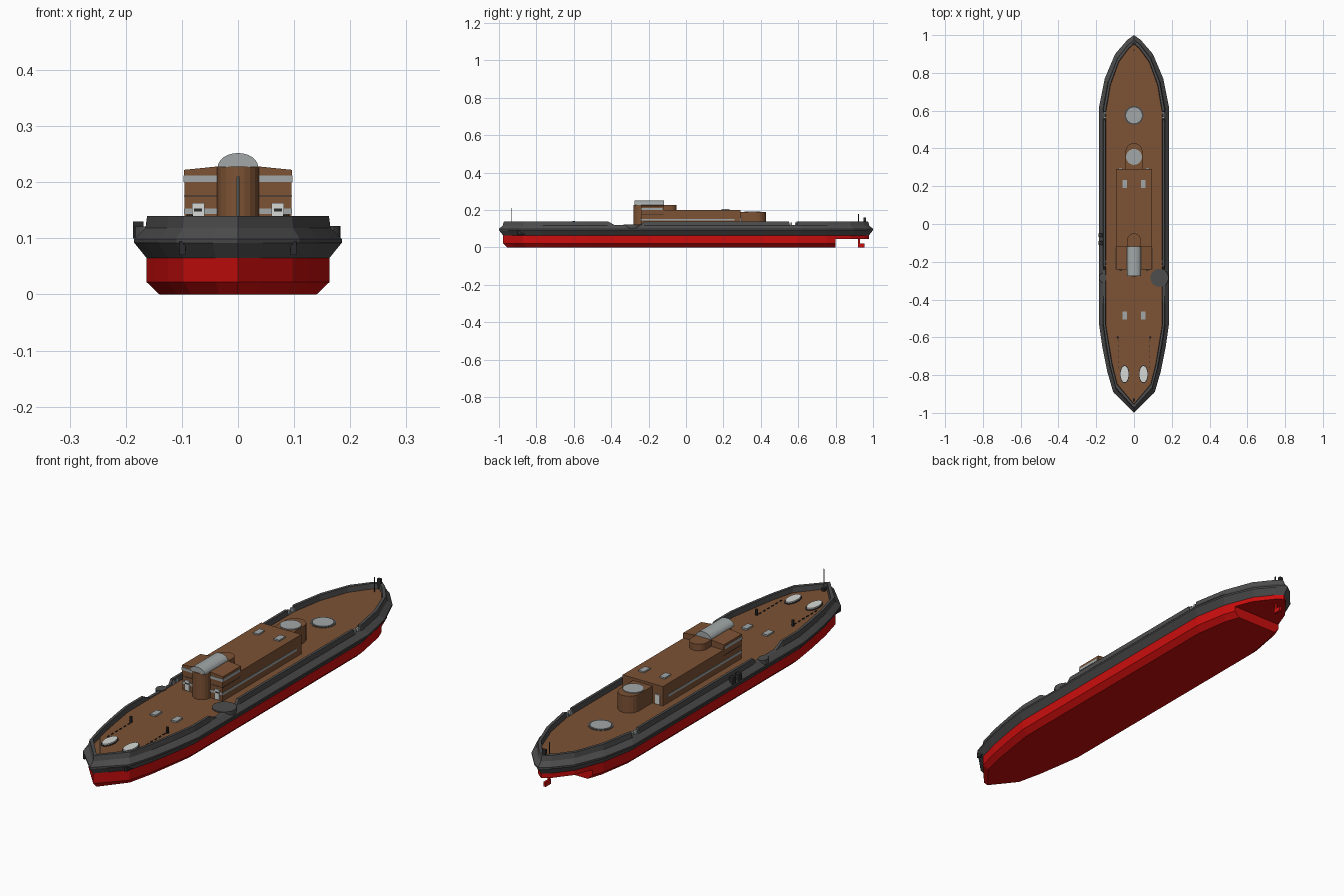
import bpy, bmesh, math

if "Cube" in bpy.data.objects:
    bpy.data.objects.remove(bpy.data.objects["Cube"])

def mat(name, r, g, b):
    m = bpy.data.materials.new(name)
    m.diffuse_color = (r, g, b, 1)
    m.use_nodes = True
    m.node_tree.nodes["Principled BSDF"].inputs["Base Color"].default_value = m.diffuse_color
    return m

RED = mat("hull red", 0.60, 0.004, 0.004)
GREY = mat("dark grey", 0.075, 0.075, 0.075)
BROWN = mat("deck brown", 0.205, 0.085, 0.035)
LIGHT = mat("light grey", 0.36, 0.39, 0.39)
WHITE = mat("off white", 0.68, 0.70, 0.68)
BLACK = mat("near black", 0.025, 0.025, 0.025)

def finish(name, bm, *mats):
    bmesh.ops.recalc_face_normals(bm, faces=bm.faces)
    me = bpy.data.meshes.new(name)
    bm.to_mesh(me)
    bm.free()
    for m in mats:
        me.materials.append(m)
    ob = bpy.data.objects.new(name, me)
    bpy.context.collection.objects.link(ob)
    return ob

def box(name, x0, x1, y0, y1, z0, z1, m):
    return prism(name, [(x0, y0), (x1, y0), (x1, y1), (x0, y1)], z0, z1, m)

def prism(name, pts, z0, z1, m):
    """Vertical prism over an outline in plan."""
    bm = bmesh.new()
    lo = [bm.verts.new((x, y, z0)) for x, y in pts]
    hi = [bm.verts.new((x, y, z1)) for x, y in pts]
    bridge(bm, lo, hi)
    bm.faces.new(lo)
    bm.faces.new(hi)
    return finish(name, bm, m)

def prism_y(name, pts, y0, y1, m):
    """Prism along y over an x/z cross-section."""
    bm = bmesh.new()
    a = [bm.verts.new((x, y0, z)) for x, z in pts]
    b = [bm.verts.new((x, y1, z)) for x, z in pts]
    bridge(bm, a, b)
    bm.faces.new(a)
    bm.faces.new(b)
    return finish(name, bm, m)

def bridge(bm, a, b):
    n = len(a)
    return [bm.faces.new((a[i], a[(i + 1) % n], b[(i + 1) % n], b[i])) for i in range(n)]

def disc(name, x, y, rx, ry, z0, z1, m, n=24):
    pts = [(x + rx * math.cos(2 * math.pi * i / n), y + ry * math.sin(2 * math.pi * i / n)) for i in range(n)]
    return prism(name, pts, z0, z1, m)

def arc(r, yc, a0, a1, n=10):
    return [(r * math.cos(math.radians(a0 + (a1 - a0) * i / n)),
             yc + r * math.sin(math.radians(a0 + (a1 - a0) * i / n))) for i in range(n + 1)]

# Plan outline of the widest hull line, bow to stern (right half)
HALF = [(0, -1), (.045, -.955), (.11, -.89), (.142, -.78), (.168, -.65), (.185, -.53),
        (.185, -.42), (.185, -.38), (.185, -.24), (.185, -.225), (.185, .55), (.185, .556),
        (.185, .594), (.185, .60), (.185, .62), (.155, .77), (.10, .90), (.035, .975), (0, 1)]
OUT = HALF + [(-x, y) for x, y in HALF[-2:0:-1]]

def ring(bm, d, z, dy=None, bulwark=False):
    sx, sy = (.185 - d) / .185, 1 - (d if dy is None else dy)
    out = []
    for x, y in OUT:
        low = bulwark and (-.39 < y < -.23 or .555 < y < .595)
        yy = y * sy if abs(y) > .61 else y
        out.append(bm.verts.new((x * sx, yy, .1195 if low else z)))
    return out

def loft(name, specs, m):
    bm = bmesh.new()
    rings = [ring(bm, *s) for s in specs]
    for a, b in zip(rings, rings[1:]):
        bridge(bm, a, b)
    bm.faces.new(rings[0])
    bm.faces.new(rings[-1])
    return bm

# Red underwater hull: lower part cut off ahead of the rudder
bm = loft("lower", [(.045, 0), (.022, .022), (.022, .045)], RED)
r = bmesh.ops.bisect_plane(bm, geom=bm.verts[:] + bm.edges[:] + bm.faces[:],
                           plane_co=(0, .8, 0), plane_no=(0, 1, 0), clear_outer=True)
bmesh.ops.holes_fill(bm, edges=[e for e in bm.edges if e.is_boundary], sides=0)
finish("lower_hull", bm, RED)
finish("stern_hull", loft("s", [(.022, .045), (.022, .065)], RED), RED)

# Grey upper hull with bulwark, and brown deck inside it
bm = bmesh.new()
specs = [(.022, .065, None, False), (0, .092, None, False), (0, .099, None, False),
         (.02, .118, None, False), (.023, .14, .027, True), (.034, .14, .045, True),
         (.036, .117, .048, False)]
rings = [ring(bm, *s) for s in specs]
for a, b in zip(rings, rings[1:]):
    bridge(bm, a, b)
bm.faces.new(rings[0])
bm.faces.new(rings[-1]).material_index = 1
finish("upper_hull", bm, GREY, BROWN)

# Rudder
box("rudder_blade", -.005, .005, .92, .955, 0, .02, RED)
box("rudder_stock", -.004, .004, .92, .93, .015, .05, RED)

# Deckhouse and bridge wings
D = .116
box("deckhouse", -.095, .095, -.235, .29, D, .2, BROWN)
prism_y("bridge_wings", [(-.095, D), (.095, D), (.096, .222), (.037, .228), (-.037, .228), (-.096, .222)],
        -.24, -.118, BROWN)
prism("bridge_tower", arc(.037, -.243, 180, 360) + arc(.037, -.087, 0, 180), D, .228, BROWN)
prism("aft_tower", [(-.045, .28), (.045, .28)] + arc(.045, .383, 0, 180), D, .189, BROWN)
box("aft_coaming", -.095, .095, .284, .292, D, .2, BROWN)

# Rounded bridge roof
dome = [(.036 * math.cos(math.pi * i / 12), .227 + .025 * math.sin(math.pi * i / 12)) for i in range(13)]
prism_y("bridge_roof", dome, -.275, -.118, LIGHT)

# Window bands
box("bridge_windows", -.0972, .0972, -.2415, -.125, .2005, .212, LIGHT)
box("house_windows", -.0965, .0965, -.2412, .26, .143, .153, LIGHT)
box("bridge_trim", -.0963, .0963, -.2408, -.12, .1745, .1765, BLACK)

# Round gun bases on deck and aft tower
for i, (y, z) in enumerate([(.575, D), (.355, .188)]):
    disc(f"round_base_{i}", 0, y, .042, .042, z, z + .005, LIGHT)
disc("deck_ring", 0, .575, .05, .05, D, .1185, GREY)

# Side platform and port fittings
disc("side_platform", .135, -.285, .048, .048, .10, .122, GREY)
disc("port_platform", -.165, -.285, .02, .025, .10, .121, GREY, 12)
for y in (-.06, -.10):
    box("port_fitting", -.187, -.168, y - .01, y + .01, .10, .13, BLACK)

# Mirrored deck fittings
for s, side in ((1, "right"), (-1, "left")):
    def mbox(name, x0, x1, *a):
        box(f"{name}_{side}", min(s * x0, s * x1), max(s * x0, s * x1), *a)
    mbox("fore_hatch", .036, .062, -.505, -.462, D, .124, LIGHT)
    mbox("roof_hatch", .036, .062, .19, .232, .199, .206, LIGHT)
    mbox("front_door", .06, .082, -.2445, -.238, .12, .163, WHITE)
    mbox("door_window", .064, .078, -.2455, -.243, .148, .153, BLACK)
    mbox("aft_door", .06, .082, .288, .2955, .12, .16, WHITE)
    disc(f"fore_cover_rim_{side}", s * .05, -.795, .025, .048, D, .1195, BLACK)
    disc(f"fore_cover_{side}", s * .05, -.795, .021, .043, D, .125, WHITE)
    disc(f"bollard_{side}", s * .086, -.60, .006, .006, D, .142, BLACK, 8)
    for i in range(6):
        mbox(f"chain_{i}", .081, .085, -.625 - i * .028, -.612 - i * .028, D, .12, BLACK)
    mbox("anchor", .094, .104, -.90, -.86, .07, .094, BLACK)
    for y in (.575, -.21):
        for k in (-.012, .012):
            mbox("gangway_post", .148, .162, y + k - .005, y + k + .005, D, .134, LIGHT)

# Bow and stern poles
disc("bow_mast", 0, -.932, .0025, .0025, D, .21, LIGHT, 6)
disc("stern_mast", 0, .922, .003, .003, D, .178, BLACK, 6)
box("stern_post", -.008, .008, .95, .962, .117, .16, BLACK)
box("bow_post", -.006, .006, -.94, -.925, D, .13, BLACK)
